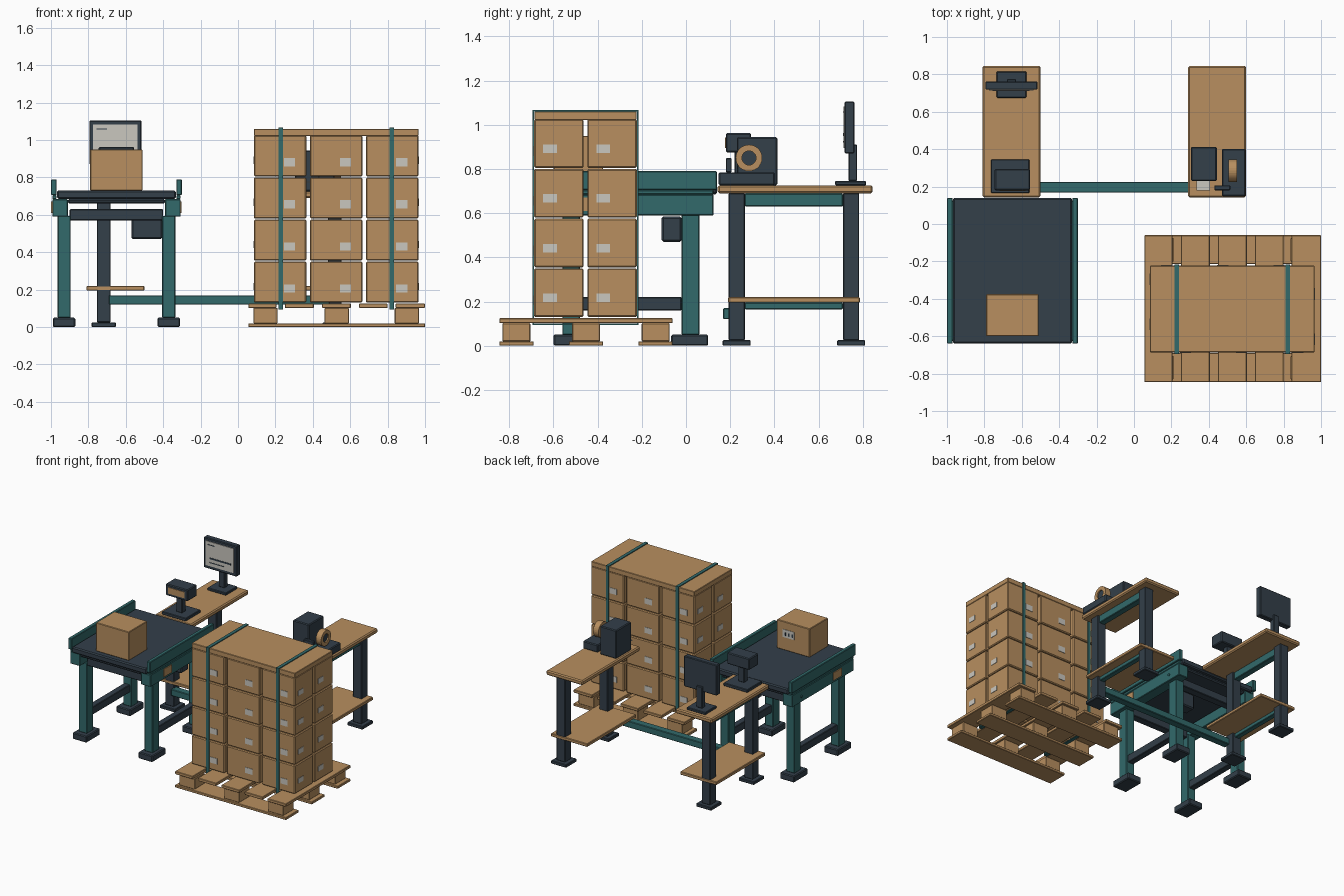
import bpy, bmesh, math
from mathutils import Vector, Matrix


def material(name, rgb):
    m = bpy.data.materials.new(name)
    m.diffuse_color = (*rgb, 1)
    return m


TAN = material("cardboard tan", (0.48, 0.275, 0.115))
TEAL = material("frame teal", (0.032, 0.142, 0.145))
DARK = material("slate dark", (0.033, 0.05, 0.068))
LIGHT = material("label white", (0.59, 0.57, 0.52))


def finish(name, bm, mat, bevel=0):
    me = bpy.data.meshes.new(name)
    bmesh.ops.recalc_face_normals(bm, faces=bm.faces)
    bm.to_mesh(me)
    bm.free()
    me.materials.append(mat)
    ob = bpy.data.objects.new(name, me)
    bpy.context.collection.objects.link(ob)
    if bevel:
        mod = ob.modifiers.new("edge", 'BEVEL')
        mod.width = bevel
        mod.segments = 1
    return ob


def boxes(name, mat, bounds, bevel=0.004):
    """One object from blocks given as (x0, x1, y0, y1, z0, z1)."""
    bm = bmesh.new()
    for x0, x1, y0, y1, z0, z1 in bounds:
        mid = Vector((x0 + x1, y0 + y1, z0 + z1)) / 2
        size = Matrix.Diagonal((x1 - x0, y1 - y0, z1 - z0, 1))
        bmesh.ops.create_cube(bm, size=1, matrix=Matrix.Translation(mid) @ size)
    return finish(name, bm, mat, bevel)


def mirror_x(bounds, c):
    return bounds + [(2 * c - b[1], 2 * c - b[0], *b[2:]) for b in bounds]


def mirror_y(bounds, c):
    return bounds + [(*b[:2], 2 * c - b[3], 2 * c - b[2], *b[4:]) for b in bounds]


def rod(name, mat, centre, radius, length, sides=16):
    """Cylinder lying along x."""
    bm = bmesh.new()
    bmesh.ops.create_cone(bm, cap_ends=True, segments=sides, radius1=radius, radius2=radius, depth=length,
                          matrix=Matrix.Translation(centre) @ Matrix.Rotation(math.pi / 2, 4, 'Y'))
    return finish(name, bm, mat)


# Conveyor, mirrored about its own centre
CX, CY = -0.65, -0.25
boxes("conveyor_belt", DARK, [(-0.968, -0.332, -0.64, 0.14, 0.685, 0.73),
                              (-0.91, -0.39, -0.62, 0.12, 0.66, 0.685)], 0.008)
boxes("conveyor_side_guards", TEAL, mirror_x([(-1.0, -0.97, -0.64, 0.14, 0.705, 0.79)], CX))
boxes("conveyor_rails", TEAL, mirror_x([(-0.993, -0.91, -0.625, 0.125, 0.59, 0.684),
                                        (-0.993, -0.97, -0.625, 0.125, 0.684, 0.705)], CX))
boxes("conveyor_legs", TEAL, mirror_y(mirror_x([(-0.965, -0.895, -0.02, 0.06, 0.05, 0.595)], CX), CY))
boxes("conveyor_feet", DARK, mirror_y(mirror_x([(-0.99, -0.87, -0.067, 0.1, 0, 0.05)], CX), CY), 0.006)
boxes("conveyor_cross_beams", DARK, mirror_y([(-0.9, -0.4, -0.01, 0.05, 0.57, 0.63)], CY))
boxes("conveyor_side_stretchers", DARK, mirror_x([(-0.955, -0.905, -0.48, -0.02, 0.16, 0.22)], CX))
boxes("drive_motor", DARK, [(-0.57, -0.405, -0.11, -0.02, 0.47, 0.585)], 0.008)
boxes("rail_plates", TAN, mirror_x([(-0.999, -0.99, -0.47, -0.37, 0.61, 0.67)], CX), 0)
for x in (-0.994, -0.306):
    rod("rail_bolt", TEAL, (x, 0.015, 0.635), 0.01, 0.01, 12)

# Carton on the belt with its shipping label
boxes("belt_carton", TAN, [(-0.79, -0.51, -0.6, -0.375, 0.73, 0.95)])
boxes("belt_carton_label", LIGHT, [(-0.66, -0.56, -0.377, -0.372, 0.83, 0.89)], 0)
boxes("belt_carton_label_marks", DARK, [(-0.65 + i * 0.03, -0.64 + i * 0.03, -0.373, -0.3705, 0.845, 0.87)
                                        for i in range(3)], 0)

# Two mirrored work tables
for side, x0, x1, leg in (("left", -0.81, -0.5, -0.7175), ("right", 0.29, 0.6, 0.5175)):
    boxes(side + "_table_top", TAN, [(x0, x1, 0.143, 0.845, 0.69, 0.726)], 0.008)
    boxes(side + "_table_shelf", TAN, [(x0, x1, 0.19, 0.787, 0.195, 0.22)])
    boxes(side + "_table_legs", DARK,
          mirror_y([(leg - 0.037, leg + 0.037, 0.192, 0.266, 0.025, 0.69)], 0.488))
    boxes(side + "_table_feet", DARK,
          mirror_y([(leg - 0.065, leg + 0.065, 0.165, 0.293, 0, 0.025)], 0.488))
    boxes(side + "_table_rails", TEAL, [(leg - 0.025, leg + 0.025, 0.266, 0.71, 0.63, 0.688),
                                        (leg - 0.02, leg + 0.02, 0.266, 0.71, 0.165, 0.195)])
boxes("table_link_bar", TEAL, [(-0.69, 0.49, 0.168, 0.225, 0.12, 0.17)])

# Monitor
boxes("monitor_base", DARK, [(-0.735, -0.575, 0.675, 0.815, 0.726, 0.746)])
boxes("monitor_stand", DARK, [(-0.68, -0.63, 0.735, 0.775, 0.746, 0.91)])
boxes("monitor_body", DARK, [(-0.795, -0.515, 0.718, 0.762, 0.87, 1.105)], 0.005)
boxes("monitor_screen", LIGHT, [(-0.775, -0.538, 0.713, 0.72, 0.895, 1.083)], 0)
boxes("screen_lines", DARK, [(-0.757, -0.7, 0.711, 0.7135, 1.055, 1.061),
                             (-0.74, -0.56, 0.711, 0.7135, 0.95, 0.962),
                             (-0.74, -0.62, 0.711, 0.7135, 0.92, 0.926)], 0)

# Small scanner terminal
boxes("terminal_base", DARK, [(-0.765, -0.56, 0.165, 0.345, 0.726, 0.75)])
boxes("terminal_post", DARK, [(-0.68, -0.63, 0.22, 0.265, 0.75, 0.88)])
boxes("terminal_head", DARK, [(-0.745, -0.555, 0.18, 0.295, 0.875, 0.963)], 0.006)
boxes("terminal_display", TAN, [(-0.72, -0.58, 0.176, 0.182, 0.895, 0.943)], 0)

# Label printer
boxes("printer_body", DARK, [(0.305, 0.443, 0.23, 0.413, 0.726, 0.945)], 0.006)
boxes("printed_label", LIGHT, [(0.333, 0.405, 0.178, 0.235, 0.772, 0.778)], 0)

# Tape dispenser with a lathed roll
boxes("dispenser_base", DARK, [(0.47, 0.597, 0.148, 0.402, 0.726, 0.785)], 0.006)
boxes("dispenser_cutter", DARK, [(0.43, 0.515, 0.18, 0.207, 0.785, 0.85)])
bm = bmesh.new()
prof = [bm.verts.new((x, 0, r)) for x, r in ((0.505, 0.032), (0.55, 0.032), (0.55, 0.06), (0.505, 0.06))]
edges = [bm.edges.new((prof[i], prof[(i + 1) % 4])) for i in range(4)]
bmesh.ops.spin(bm, geom=prof + edges, cent=(0, 0, 0), axis=(1, 0, 0), angle=2 * math.pi, steps=28)
bmesh.ops.remove_doubles(bm, verts=bm.verts, dist=1e-4)
bmesh.ops.translate(bm, verts=bm.verts, vec=(0, 0.285, 0.85))
finish("tape_roll", bm, TAN)
rod("tape_hub", DARK, (0.525, 0.285, 0.85), 0.033, 0.03, 24)

# Pallet: top boards, blocks and bottom boards
PY = ((-0.845, -0.69), (-0.53, -0.375), (-0.215, -0.06))
BX = (0.147, 0.5275, 0.903)
boxes("pallet_top_boards", TAN, [(a, b, -0.845, -0.06, 0.102, 0.125) for a, b in
                                 ((0.055, 0.205), (0.25, 0.405), (0.45, 0.603), (0.647, 0.8), (0.842, 1.0))], 0.003)
boxes("pallet_bottom_boards", TAN, [(0.055, 1.0, a, b, 0, 0.02) for a, b in PY], 0.003)
boxes("pallet_blocks", TAN, [(x - 0.065, x + 0.065, (a + b) / 2 - 0.063, (a + b) / 2 + 0.063, 0.02, 0.102)
                             for x in BX for a, b in PY], 0.003)

# Stacked cartons with a label on every outer side
XS, YS = (0.225, 0.525, 0.825), (-0.5755, -0.3345)
cartons, labels = [], []
for k in range(4):
    z = 0.13 + 0.225 * k
    for x in XS:
        cartons += [(x - 0.14, x + 0.14, y - 0.112, y + 0.112, z, z + 0.22) for y in YS]
        for y, s in ((YS[0] - 0.112, 1), (YS[1] + 0.112, -1)):
            lx = x + 0.05 * s
            labels.append((lx - 0.03, lx + 0.03, y - 0.003, y + 0.003, z + 0.054, z + 0.098))
    for y in YS:
        for x, s in ((XS[2] + 0.14, 1), (XS[0] - 0.14, -1)):
            ly = y - 0.04 * s
            labels.append((x - 0.003, x + 0.003, ly - 0.031, ly + 0.031, z + 0.068, z + 0.106))
boxes("stacked_cartons", TAN, cartons, 0.006)
boxes("carton_labels", LIGHT, labels, 0)
boxes("stack_top_sheet", TAN, [(0.085, 0.965, -0.686, -0.223, 1.022, 1.06)], 0.003)

# Straps looped around the load and the pallet deck
for x in (0.228, 0.822):
    a, b = x - 0.0125, x + 0.0125
    boxes("load_strap", TEAL, [(a, b, -0.694, -0.688, 0.094, 1.066), (a, b, -0.222, -0.216, 0.094, 1.066),
                               (a, b, -0.694, -0.216, 1.06, 1.066), (a, b, -0.694, -0.216, 0.094, 0.1)], 0)
